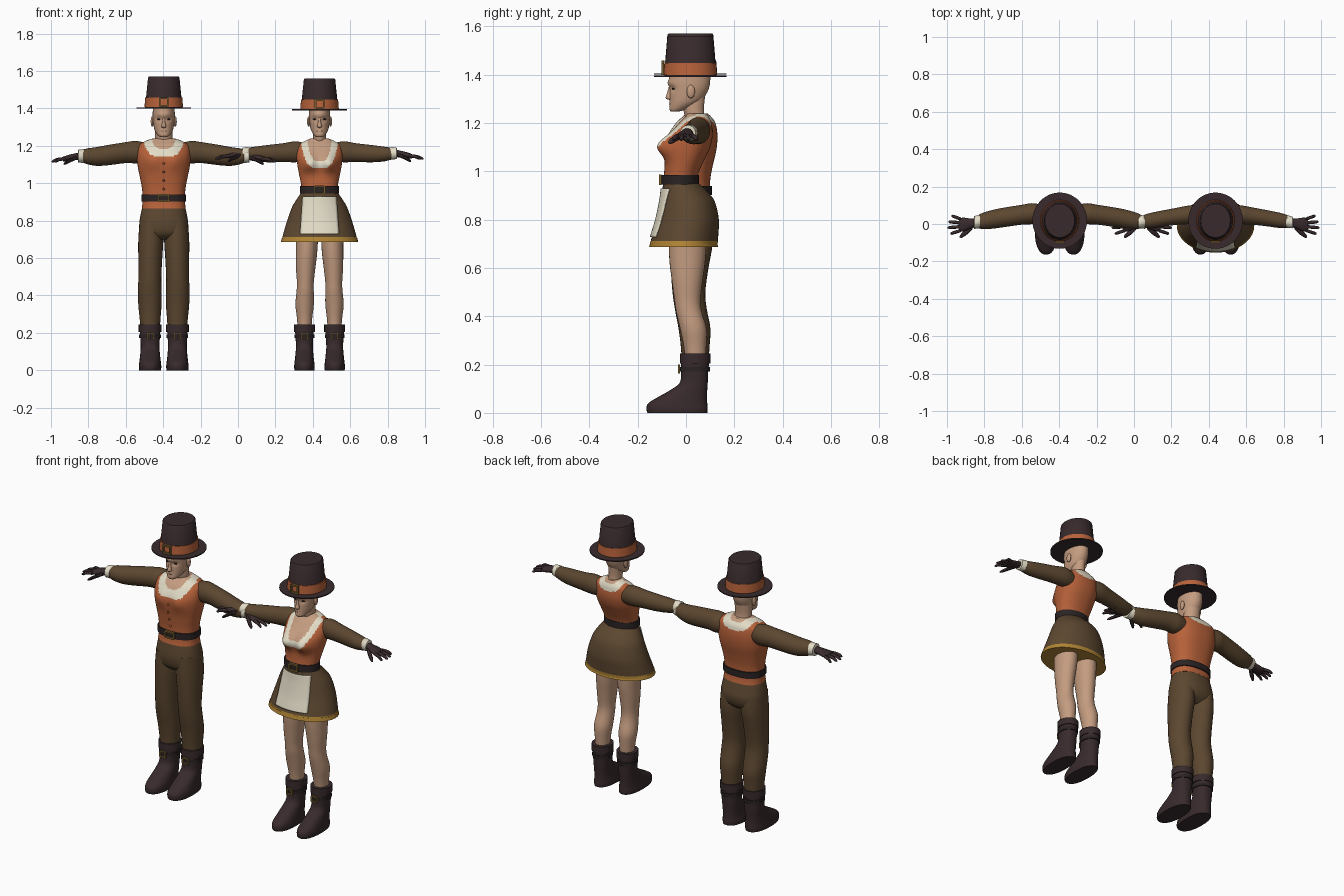
import bpy, bmesh, math
from mathutils import Matrix

if "Cube" in bpy.data.objects:
    bpy.data.objects.remove(bpy.data.objects["Cube"])


def material(name, code):
    chans = [int(code[i:i + 2], 16) / 255 for i in (0, 2, 4)]
    rgba = [c / 12.92 if c < 0.04 else ((c + 0.055) / 1.055) ** 2.4 for c in chans] + [1]
    m = bpy.data.materials.new(name)
    m.use_nodes = True
    m.diffuse_color = rgba
    bsdf = m.node_tree.nodes["Principled BSDF"]
    bsdf.inputs["Base Color"].default_value = rgba
    bsdf.inputs["Roughness"].default_value = 0.9
    return m


leather = material("dark_leather", "382A2C")
black = material("belt_black", "2B2324")
brown = material("brown_wool", "5C4730")
orange = material("rust_orange", "B8623A")
cream = material("cream_linen", "E2DBC6")
skin = material("skin", "C49C80")
gold = material("gold_trim", "B08434")
brass = material("brass", "7C6234")
made = []


def finish(fig, part, bm, mats, rule=None):
    """Turn a mesh in figure space into a named object."""
    bmesh.ops.recalc_face_normals(bm, faces=bm.faces)
    if rule:
        for f in bm.faces:
            f.material_index = rule(f.calc_center_median())
    me = bpy.data.meshes.new(part)
    bm.to_mesh(me)
    bm.free()
    for m in mats:
        me.materials.append(m)
    ob = bpy.data.objects.new(fig[0] + "_" + part, me)
    ob.location.x = fig[1]
    bpy.context.collection.objects.link(ob)
    made.append(ob)
    return ob


def smooth_rings(rings, k):
    """Catmull-Rom interpolation between cross-sections."""
    out = []
    for i in range(len(rings) - 1):
        a, b, c, d = (rings[max(0, min(len(rings) - 1, i + o))] for o in (-1, 0, 1, 2))
        for j in range(k):
            t = j / k
            out.append([q + t * (r - p + t * (2 * p - 5 * q + 4 * r - s + t * (3 * (q - r) + s - p))) / 2
                        for p, q, r, s in zip(a, b, c, d)] if k > 1 else b)
    return out + [rings[-1]]


def loft(fig, part, rings, mats, axis="z", side=1, n=28, k=4, power=2, caps=True, warp=None, rule=None):
    """Skin rings of (position, centre a, centre b, radius a, radius b) along an axis."""
    bm = bmesh.new()
    rows = []
    for t, a, b, ra, rb in smooth_rings(rings, k):
        row = []
        for i in range(n):
            c, s = math.cos(math.tau * i / n), math.sin(math.tau * i / n)
            u = a + ra * math.copysign(abs(c) ** (2 / power), c)
            v = b + rb * math.copysign(abs(s) ** (2 / power), s)
            x, y, z = (u, v, t) if axis == "z" else (t, u, v)
            if warp:
                y += warp(x, y, z)
            row.append(bm.verts.new((side * x, y, z)))
        rows.append(row)
    for r, q in zip(rows, rows[1:]):
        for i in range(n):
            bm.faces.new((r[i], r[i - 1], q[i - 1], q[i]))
    if caps:
        bm.faces.new(rows[0])
        bm.faces.new(rows[-1])
    return finish(fig, part, bm, mats, rule)


def ball(fig, part, loc, size, mat):
    bm = bmesh.new()
    bmesh.ops.create_uvsphere(bm, u_segments=14, v_segments=8, radius=1,
                              matrix=Matrix.Translation(loc) @ Matrix.Diagonal((*size, 1)))
    finish(fig, part, bm, [mat])


def buckle(fig, part, x, y, z, w, h, bar=0.006):
    """Square frame facing the front."""
    bm = bmesh.new()
    for dx, dz, sx, sz in ((-w, 0, bar, 2 * h), (w, 0, bar, 2 * h), (0, -h, 2 * w, bar), (0, h, 2 * w, bar)):
        bmesh.ops.create_cube(bm, size=1, matrix=Matrix.Translation((x + dx, y, z + dz))
                              @ Matrix.Diagonal((sx + bar / 2, 0.01, sz + bar / 2, 1)))
    finish(fig, part, bm, [brass])


def band(fig, part, z, h, cy, rx, ry, mat, power=2, x=0, side=1, taper=0):
    loft(fig, part, [(z, x, cy, rx - .008, ry - .008), (z, x, cy, rx, ry),
                     (z + h, x, cy, rx - taper, ry - taper), (z + h, x, cy, rx - taper - .008, ry - taper - .008)],
         [mat], k=1, n=40, power=power, side=side)


def head(fig, w, neck, z):
    loft(fig, "neck", [(1.17, 0, .05, neck + .01, .05), (1.21, 0, .043, neck, .043), (1.25, 0, .032, neck, .042),
                       (1.32, 0, .03, neck, .05)], [skin])
    # Brow ridge and eye sockets pushed into the face
    def face(x, y, zz):
        if y > 0:
            return 0
        socket = sum(math.exp(-((x - e) / .014) ** 2 - ((zz - 1.342) / .012) ** 2) for e in (-.025, .025))
        return .01 * socket - .006 * math.exp(-(x / .04) ** 2 - ((zz - 1.367) / .01) ** 2)
    loft(fig, "head", [(1.248, 0, -.045, .02, .018), (1.258, 0, -.032, w - .022, .037), (1.285, 0, -.006, w - .007, .062),
                       (1.32, 0, .008, w, .076), (1.36, 0, .014, w + .003, .085), (1.41, 0, .016, w + .002, .084)],
         [skin], n=40, k=6, warp=face)
    loft(fig, "nose", [(1.296, 0, -.062, .006, .008), (1.303, 0, -.069, .013, .015),
                       (1.325, 0, -.067, .008, .011), (1.355, 0, -.064, .006, .006)], [skin], n=12)
    ball(fig, "lips", (0, -.062, 1.279), (.017, .008, .006), skin)
    for s, side in ((-1, "right_"), (1, "left_")):
        ball(fig, side + "ear", (s * (w + .005), .02, 1.33), (.009, .017, .028), skin)
        ball(fig, side + "eye", (s * .025, -.052, 1.342), (.012, .006, .004), black)
    # Tall tapered hat
    cy = .018
    loft(fig, "hat", [(z, 0, cy, .09, .09), (z, 0, cy, .146, .15), (z + .006, 0, cy, .146, .15),
                      (z + .006, 0, cy, .1, .108), (z + .165, 0, cy, .084, .095), (z + .171, 0, cy, .079, .09)],
         [leather], n=48, k=1)
    band(fig, "hat_band", z + .008, .05, cy, .103, .111, orange, taper=.004)
    buckle(fig, "hat_buckle", 0, cy - .115, z + .034, .022, .021)


def arm(fig, s, side, sleeve, w, cz, r):
    loft(fig, side + "sleeve", sleeve, [brown], "x", s, n=32)
    loft(fig, side + "cuff", [(w - .035, .014, cz, r, r), (w - .03, .014, cz, r + .003, r + .003),
                              (w, .008, cz, r, r), (w + .002, .008, cz, r - .01, r - .01)], [cream], "x", s, k=1)
    # Gloved hand with spread fingers
    loft(fig, side + "palm", [(w - .01, .006, cz, .022, .02), (w + .025, .002, cz - .005, .028, .018),
                              (w + .06, -.003, cz - .012, .037, .016), (w + .082, -.005, cz - .016, .034, .012)],
         [leather], "x", s, n=20)
    for i in range(4):
        y, spread, length = -.034 + i * .02, (i - 1.5) * .007, (.055, .07, .066, .05)[i]
        loft(fig, side + "finger_%d" % (i + 1),
             [(w + .07, y, cz - .014, .009, .01), (w + .07 + length * .6, y + spread, cz - .018, .009, .009),
              (w + .07 + length * .9, y + spread * 1.5, cz - .026, .008, .008),
              (w + .073 + length, y + spread * 1.6, cz - .029, .003, .003)], [leather], "x", s, n=10)
    loft(fig, side + "thumb", [(w + .01, -.012, cz - .008, .016, .011), (w + .04, -.04, cz - .022, .017, .011),
                               (w + .068, -.062, cz - .037, .012, .009), (w + .078, -.068, cz - .042, .003, .003)],
         [leather], "x", s, n=10)


def boot(fig, s, side, dx, r):
    loft(fig, side + "boot", [(0, dx, -.036, r, .124), (.018, dx, -.037, r + .002, .127), (.04, dx, -.034, r, .122),
                              (.065, dx, -.015, r - .003, .102), (.095, dx, .012, r - .006, .076),
                              (.125, dx, .032, r - .008, .058), (.17, dx, .036, r - .006, .056),
                              (.225, dx, .038, r - .002, .06)], [leather], side=s, power=2.3)
    band(fig, side + "boot_cuff", .205, .04, .038, r + .003, .063, leather, x=dx, side=s)
    band(fig, side + "boot_strap", .172, .018, .037, r, .062, black, x=dx, side=s)
    buckle(fig, side + "boot_buckle", s * dx, -.029, .182, .016, .015, .005)


def collar_rule(low, width, rise, neck, neck_width, back):
    """Orange vest, cream U collar, bare skin inside it."""
    def rule(c):
        front = c.y < .04
        cut, inner = (low, neck) if front else (back, back + .04)
        if c.z > inner + rise * .6 * (c.x / neck_width) ** 4:
            return 2
        return int(c.z > cut + rise * (c.x / width) ** 4)
    return rule


def bumps(depth, dx, z, size):
    return lambda x, y, zz: 0 if y > 0 else -depth * sum(
        math.exp(-((x - e) / size) ** 2 - ((zz - z) / size) ** 2) for e in (-dx, dx))


man, woman = ("man", -.397), ("woman", .436)
sides = ((-1, "right_"), (1, "left_"))
cloth = [orange, cream, skin]

# Man: vest, belt and trousers
loft(man, "vest", [(.865, 0, .02, .117, .086), (.9, 0, .02, .114, .08), (.96, 0, .02, .115, .08), (1.02, 0, .022, .125, .088),
                   (1.09, 0, .026, .139, .1), (1.15, 0, .03, .143, .1), (1.2, 0, .04, .135, .082),
                   (1.225, 0, .045, .1, .06), (1.24, 0, .045, .055, .045)],
     cloth, n=96, k=8, power=2.4, warp=bumps(.014, .06, 1.12, .045), rule=collar_rule(1.14, .11, .085, 1.185, .065, 1.185))
band(man, "belt", .903, .037, .02, .12, .087, black, 2.4)
buckle(man, "belt_buckle", 0, -.071, .921, .027, .016)
for i in range(4):
    ball(man, "button_%d" % (i + 1), (0, -.062 - .011 * min(i, 2), .97 + i * .045), (.006, .006, .006), orange)
loft(man, "trouser_seat", [(.7, 0, .02, .1, .05), (.73, 0, .022, .128, .085), (.78, 0, .024, .131, .098),
                           (.83, 0, .022, .124, .092), (.88, 0, .02, .113, .082)], [brown], n=40, power=2.3)
for s, side in sides:
    loft(man, side + "trouser_leg", [(.8, .066, .022, .062, .085), (.7, .069, .022, .067, .088), (.6, .072, .015, .064, .078),
                                     (.5, .074, .012, .061, .068), (.43, .075, .02, .063, .066), (.35, .074, .035, .062, .066),
                                     (.28, .073, .038, .056, .06), (.225, .073, .038, .052, .056)], [brown], side=s)
    boot(man, s, side, .073, .058)
    arm(man, s, side, [(.1, .055, 1.165, .05, .052), (.15, .055, 1.166, .056, .06), (.2, .05, 1.164, .053, .056),
                       (.3, .035, 1.15, .052, .054), (.36, .025, 1.143, .05, .05), (.41, .016, 1.144, .044, .042),
                       (.432, .014, 1.145, .036, .034)], .457, 1.145, .034)
head(man, .056, .048, 1.4)

# Woman: bodice and belt
loft(woman, "bodice", [(.93, 0, -.02, .098, .072), (.965, 0, -.024, .096, .07), (1, 0, -.018, .1, .072), (1.05, 0, -.004, .11, .081),
                       (1.1, 0, .01, .119, .09), (1.15, 0, .022, .124, .088), (1.2, 0, .038, .115, .067),
                       (1.225, 0, .045, .08, .05), (1.24, 0, .045, .045, .04)],
     cloth, n=96, k=8, power=2.2, warp=bumps(.047, .055, 1.105, .045), rule=collar_rule(1.08, .1, .14, 1.12, .062, 1.185))
band(woman, "belt", .945, .04, -.025, .104, .078, black)
buckle(woman, "belt_buckle", 0, -.107, .965, .026, .018)

# Flared skirt, lining and apron
skirt = [(.69, 0, -.011, .204, .141), (.74, 0, -.002, .191, .136), (.8, 0, .008, .173, .128),
         (.87, 0, .008, .148, .113), (.91, 0, -.002, .125, .097), (.95, 0, -.02, .098, .075)]
loft(woman, "skirt", skirt, [brown, gold], n=64, k=6, caps=False, rule=lambda c: int(c.z < .707))
loft(woman, "skirt_lining", [(z, x, y, a - .006, b - .006) for z, x, y, a, b in skirt], [cream], n=48, caps=False)
band(woman, "hem_trim", .686, .02, -.01, .207, .143, gold, taper=.005)
bm = bmesh.new()
grid = []
for z, _, cy, rx, ry in smooth_rings(skirt, 10):
    if .728 < z < .932:
        half = .104 - .07 * (z - .728)
        xs = [half * (i / 8 - 1) for i in range(17)]
        grid.append([bm.verts.new((x, cy - ry * math.sqrt(1 - (x / rx) ** 2) - .005, z)) for x in xs])
for r, q in zip(grid, grid[1:]):
    for i in range(16):
        bm.faces.new((r[i], r[i + 1], q[i + 1], q[i]))
apron = finish(woman, "apron", bm, [cream])
thick = apron.modifiers.new("thickness", "SOLIDIFY")
thick.thickness, thick.offset = .006, 0

for s, side in sides:
    loft(woman, side + "leg", [(.82, .066, .008, .062, .08), (.65, .069, .006, .058, .076), (.55, .074, .005, .052, .064),
                               (.47, .076, .006, .045, .054), (.42, .077, .012, .046, .053), (.35, .08, .03, .049, .055),
                               (.28, .08, .037, .041, .047), (.2, .08, .04, .035, .04)], [skin], side=s)
    boot(woman, s, side, .081, .053)
    arm(woman, s, side, [(.08, .05, 1.165, .044, .05), (.13, .05, 1.168, .05, .056), (.2, .042, 1.163, .046, .05),
                         (.28, .03, 1.158, .043, .046), (.34, .02, 1.156, .041, .04), (.385, .014, 1.158, .034, .032)],
        .412, 1.16, .031)
head(woman, .053, .035, 1.39)

# Smooth shading with crisp edges
bpy.ops.object.select_all(action="DESELECT")
for ob in made:
    ob.select_set(True)
bpy.context.view_layer.objects.active = made[0]
bpy.ops.object.shade_smooth_by_angle(angle=math.radians(40))
